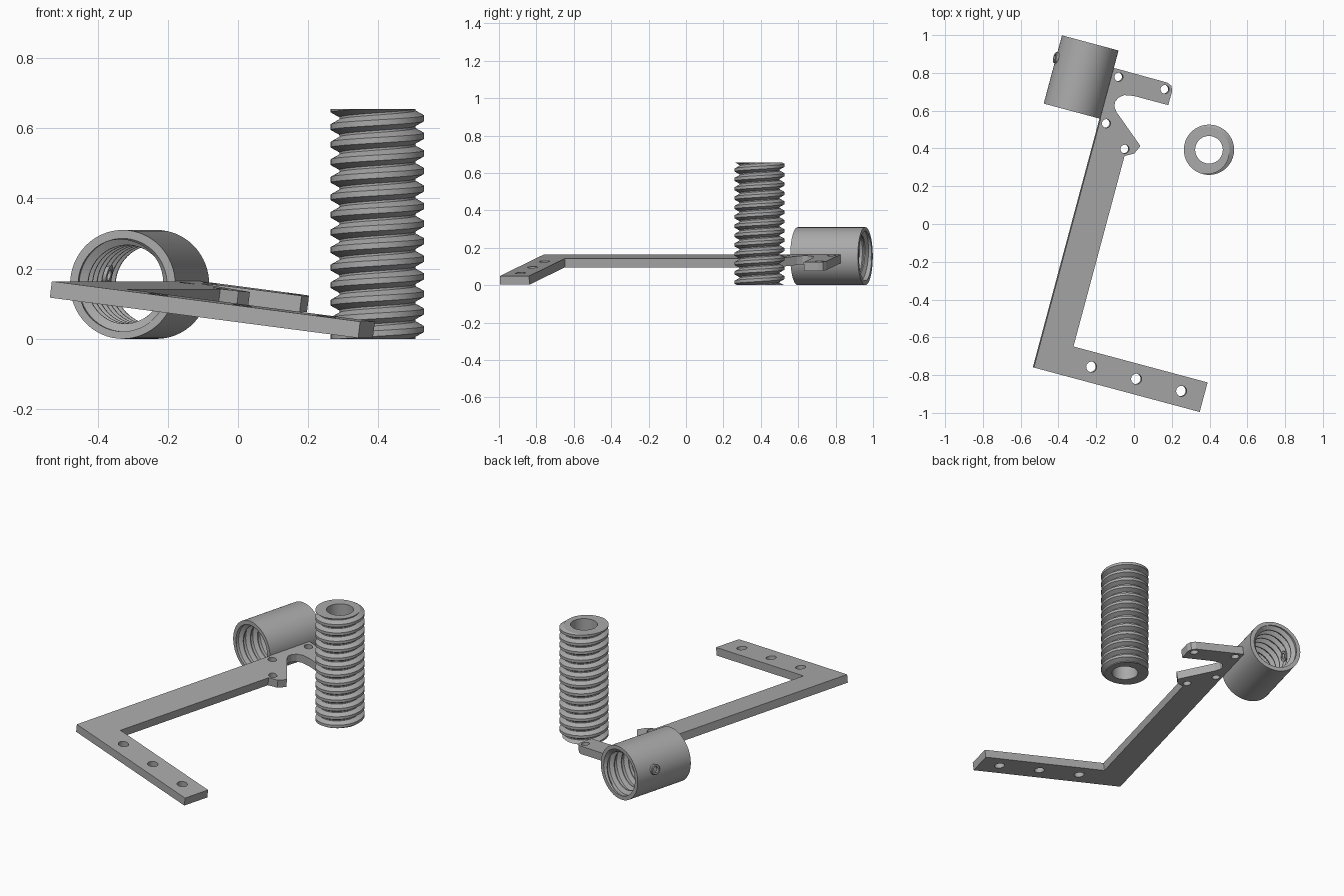
import bpy, bmesh, math
from mathutils import Matrix, Vector

if "Cube" in bpy.data.objects:
    bpy.data.objects.remove(bpy.data.objects["Cube"])

grey = bpy.data.materials.new("machined_grey")
grey.use_nodes = True
COLOUR = (0.4, 0.4, 0.4, 1)
grey.diffuse_color = COLOUR
grey.node_tree.nodes["Principled BSDF"].inputs["Base Color"].default_value = COLOUR

SWING = Matrix.Rotation(math.radians(-15), 4, 'Z')
TILT = Matrix.Rotation(math.radians(7.2), 4, 'Y')
CORNER = Matrix.Translation((-0.53, -0.76, 0.164)) @ SWING


def finish(name, bm, matrix, smooth=True):
    bmesh.ops.remove_doubles(bm, verts=bm.verts, dist=0.00005)
    bmesh.ops.recalc_face_normals(bm, faces=bm.faces)
    mesh = bpy.data.meshes.new(name)
    bm.to_mesh(mesh)
    bm.free()
    mesh.materials.append(grey)
    ob = bpy.data.objects.new(name, mesh)
    bpy.context.collection.objects.link(ob)
    ob.matrix_world = matrix
    if smooth:
        bpy.ops.object.select_all(action='DESELECT')
        ob.select_set(True)
        bpy.context.view_layer.objects.active = ob
        bpy.ops.object.shade_smooth_by_angle(angle=math.radians(25))
    return ob


def threaded_tube(name, height, pitch, root, crest, plain, phase, matrix, chamfer=0, steps=64):
    """Tube with a helical thread on one wall and a plain wall on the other."""
    stops = [0, 0.12, 0.4, 0.72, 1]
    radii = [root, root, crest, crest, root]

    def radius(z, turn):
        f = (z / pitch - turn - phase) % 1
        r = root
        for a, b, ra, rb in zip(stops, stops[1:], radii, radii[1:]):
            if a <= f <= b:
                r = ra + (rb - ra) * (f - a) / (b - a)
        return max(r, chamfer - min(z, height - z)) if chamfer else r

    bm = bmesh.new()
    columns = []
    for i in range(steps + 1):
        turn = i / steps
        c, s = math.cos(turn * math.tau), math.sin(turn * math.tau)
        rings = [(plain, 0)]
        for k in range(-3, int(height / pitch) + 4):
            for f in stops[:-1]:
                z = min(max((k + f + turn + phase) * pitch, 0), height)
                rings.append((radius(z, turn), z))
        rings.append((plain, height))
        columns.append([bm.verts.new((r * c, r * s, z)) for r, z in rings])
    for a, b in zip(columns, columns[1:]):
        for j in range(len(a)):
            n = (j + 1) % len(a)
            bm.faces.new((a[j], b[j], b[n], a[n]))
    bmesh.ops.dissolve_degenerate(bm, dist=0.00005, edges=bm.edges)
    return finish(name, bm, matrix)


def cut(ob, cutter):
    cutter.hide_render = True
    cutter.hide_set(True)
    mod = ob.modifiers.new("holes", 'BOOLEAN')
    mod.operation = 'DIFFERENCE'
    mod.solver = 'EXACT'
    mod.object = cutter


# Flat L-shaped bracket with a forked claw at its far end
outline = [(0, 0), (0.916, 0), (0.916, 0.162), (0.175, 0.162), (0.175, 1.206),
           (0.222, 1.232), (0.243, 1.279), (0.073, 1.42), (0.054, 1.445), (0.052, 1.472),
           (0.064, 1.497), (0.09, 1.517), (0.14, 1.526), (0.33, 1.526), (0.331, 1.603),
           (0.32, 1.629), (0.295, 1.64), (-0.004, 1.642), (-0.004, 1.37), (0, 1.36)]
THICK = 0.047
bm = bmesh.new()
face = bm.faces.new([bm.verts.new((u, v, -THICK)) for u, v in outline])
grown = bmesh.ops.extrude_face_region(bm, geom=[face])["geom"]
bmesh.ops.translate(bm, verts=[g for g in grown if isinstance(g, bmesh.types.BMVert)],
                    vec=(0, 0, THICK))
bracket = finish("bracket", bm, CORNER @ TILT, smooth=False)

# Drilled holes: three in the foot, four around the claw
drills = [(u, 0.082, 0.028) for u in (0.296, 0.544, 0.793)]
drills += [(0.036, 1.602, 0.023), (0.291, 1.602, 0.023), (0.036, 1.347, 0.023), (0.167, 1.242, 0.023)]
bm = bmesh.new()
for u, v, r in drills:
    bmesh.ops.create_cone(bm, cap_ends=True, segments=32, radius1=r, radius2=r, depth=0.2,
                          matrix=Matrix.Translation((u, v, 0)))
cut(bracket, finish("hole_cutter", bm, CORNER @ TILT, smooth=False))

# Threaded sleeve lying beside the claw
AXIS = Matrix.Rotation(math.radians(-90), 4, 'X')
sleeve_at = Matrix.Translation((-0.28, 0.778, 0.155)) @ SWING
threaded_tube("sleeve", 0.374, 0.05, 0.112, 0.134, 0.155, 0.2,
              sleeve_at @ AXIS @ Matrix.Translation((0, 0, -0.187)), chamfer=0.131)

# Small hollow grub screw in the side of the sleeve
bm = bmesh.new()
section = [(0.016, 0.11), (0.03, 0.11), (0.03, 0.165), (0.026, 0.168), (0.016, 0.168)]
verts = [bm.verts.new((r, 0, z)) for r, z in section]
edges = [bm.edges.new((verts[i], verts[(i + 1) % 5])) for i in range(5)]
bmesh.ops.spin(bm, geom=verts + edges, cent=(0, 0, 0), axis=(0, 0, 1),
               angle=math.tau, steps=24)
finish("grub_screw", bm, sleeve_at @ Matrix.Translation((0, 0.065, 0))
       @ Matrix.Rotation(math.radians(-76), 4, 'Y'))

# Upright hollow threaded rod
threaded_tube("threaded_rod", 0.655, 0.05, 0.108, 0.133, 0.073, 0.0,
              Matrix.Translation((0.397, 0.393, 0)))
